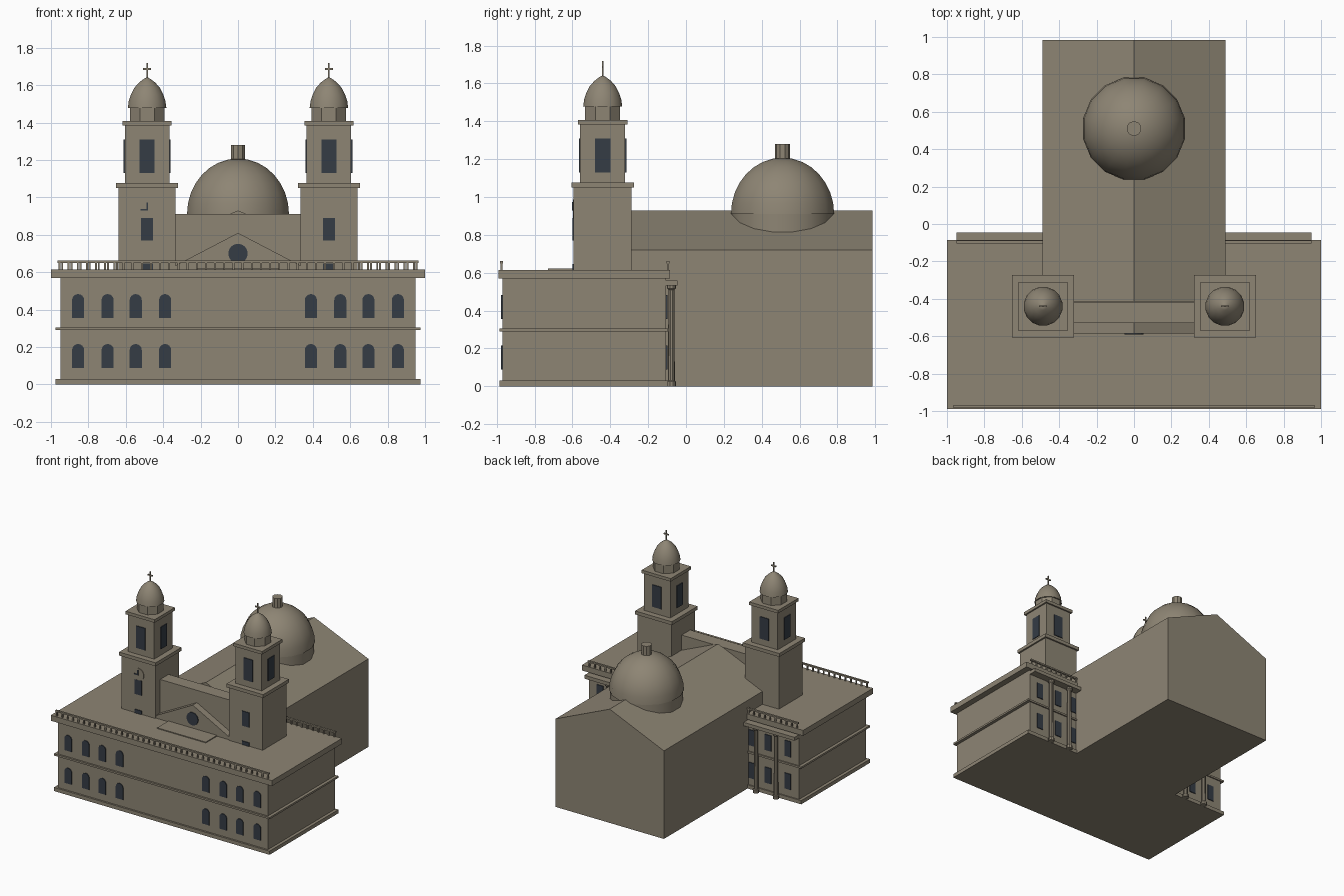
import bpy, bmesh, math
from mathutils import Matrix, Vector

if "Cube" in bpy.data.objects:
    bpy.data.objects.remove(bpy.data.objects["Cube"])


def material(name, rgb):
    m = bpy.data.materials.new(name)
    m.diffuse_color = (*rgb, 1)
    m.use_nodes = True
    m.node_tree.nodes["Principled BSDF"].inputs["Base Color"].default_value = m.diffuse_color
    return m


STONE = material("warm_stone", (0.27, 0.235, 0.175))
GLASS = material("dark_glass", (0.035, 0.045, 0.06))


def finish(name, bm, mat, smooth=None):
    bmesh.ops.recalc_face_normals(bm, faces=bm.faces)
    me = bpy.data.meshes.new(name)
    bm.to_mesh(me)
    bm.free()
    me.materials.append(mat)
    ob = bpy.data.objects.new(name, me)
    bpy.context.collection.objects.link(ob)
    if smooth:
        bpy.ops.object.select_all(action='DESELECT')
        ob.select_set(True)
        bpy.context.view_layer.objects.active = ob
        bpy.ops.object.shade_smooth_by_angle(angle=math.radians(smooth))
    return ob


def add_box(bm, x0, x1, y0, y1, z0, z1):
    m = Matrix.Translation(((x0 + x1) / 2, (y0 + y1) / 2, (z0 + z1) / 2))
    m = m @ Matrix.Diagonal((x1 - x0, y1 - y0, z1 - z0, 1))
    bmesh.ops.create_cube(bm, size=1, matrix=m)


def box(name, *dims, mat=STONE):
    bm = bmesh.new()
    add_box(bm, *dims)
    return finish(name, bm, mat)


def add_prism(bm, pts, y0, y1, turn=Matrix.Identity(4)):
    """Extrude an x-z outline from y0 to y1."""
    a = [bm.verts.new(turn @ Vector((x, y0, z))) for x, z in pts]
    b = [bm.verts.new(turn @ Vector((x, y1, z))) for x, z in pts]
    bm.faces.new(a)
    bm.faces.new(b[::-1])
    for i in range(len(pts)):
        j = (i + 1) % len(pts)
        bm.faces.new((a[i], b[i], b[j], a[j]))


def prism(name, pts, y0, y1, mat=STONE):
    bm = bmesh.new()
    add_prism(bm, pts, y0, y1)
    return finish(name, bm, mat)


def lathe(name, profile, cx, cy, sides, smooth=None):
    """Turn an (r, z) profile about a vertical axis; r = 0 closes to a point."""
    bm = bmesh.new()
    rings = []
    for r, z in profile:
        n = 1 if r == 0 else sides
        rings.append([bm.verts.new((cx + r * math.cos((i + .5) * math.tau / sides),
                                    cy + r * math.sin((i + .5) * math.tau / sides), z))
                      for i in range(n)])
    for a, b in zip(rings, rings[1:]):
        for i in range(sides):
            j = (i + 1) % sides
            bm.faces.new((a[i], a[j], b[0]) if len(b) == 1 else (a[i], a[j], b[j], b[i]))
    for ring in (rings[0], rings[-1]):
        if len(ring) > 1:
            bm.faces.new(ring)
    return finish(name, bm, STONE, smooth)


def disc(cx, cz, r, n):
    return [(cx + r * math.cos(i * math.tau / n), cz + r * math.sin(i * math.tau / n))
            for i in range(n)]


def arch(cx, z0, z1, w):
    """Window outline with a round head."""
    r = w / 2
    head = [(cx + r * math.cos(i * math.pi / 8), z1 - r + r * math.sin(i * math.pi / 8))
            for i in range(9)]
    return [(cx - r, z0), (cx + r, z0)] + head


# Front wing with its ledges
box("wing_body", -.95, .95, -.97, -.105, 0, .58)
box("wing_base", -.975, .975, -.985, -.095, 0, .03)
box("wing_band", -.975, .975, -.985, -.095, .29, .305)
box("wing_cornice", -1, 1, -.99, -.085, .57, .615)

# Arched front windows in two rows
bm = bmesh.new()
for s in (-1, 1):
    for x in (.39, .547, .697, .855):
        for z in (.088, .355):
            add_prism(bm, arch(s * x, z, z + .128, .065), -.976, -.969)
finish("front_windows", bm, GLASS)


# Balustrades along the front and rear roof edges
def balustrade(name, x0, x1, y, count):
    bm = bmesh.new()
    add_box(bm, x0 - .01, x1 + .01, y - .008, y + .008, .65, .662)
    for i in range(count):
        x = x0 + (x1 - x0) * i / (count - 1)
        add_box(bm, x - .005, x + .005, y - .005, y + .005, .61, .652)
    finish(name, bm, STONE)


balustrade("front_balustrade", -.955, .955, -.975, 40)

# Nave with a pitched roof, and the raised front wall between the towers
prism("nave", [(-.49, 0), (.49, 0), (.49, .72), (0, .93), (-.49, .72)], -.415, .985)
box("front_wall", -.34, .34, -.53, -.42, .58, .91)
prism("pediment", [(-.335, .61), (.335, .61), (.335, .635), (0, .81), (-.335, .635)], -.585, -.5)
prism("round_window", disc(0, .70, .052, 16), -.592, -.584, GLASS)
box("roof_step", -.22, .22, -.73, -.58, .61, .622)

# Large dome: drum, shell, lantern
lathe("dome_drum", [(.272, .75), (.272, .92)], 0, .51, 16, 30)
shell = [(.278 * math.cos(i * math.pi / 16), .91 + .298 * math.sin(i * math.pi / 16))
         for i in range(8)] + [(0, 1.208)]
lathe("dome_shell", shell, 0, .51, 16, 35)
lathe("dome_lantern", [(.04, 1.18), (.04, 1.28)], 0, .51, 10)

for s, side in ((-1, "left"), (1, "right")):
    # Bell tower stages
    cx, cy = s * .486, -.44

    def stage(name, h, z0, z1):
        box(f"{side}_tower_{name}", cx - h, cx + h, cy - h, cy + h, z0, z1)

    stage("shaft", .153, .58, 1.055)
    stage("lower_ledge", .166, 1.05, 1.078)
    stage("belfry", .119, 1.07, 1.39)
    stage("upper_ledge", .131, 1.383, 1.408)

    # Belfry openings on all four sides, and windows on the shaft
    bm = bmesh.new()
    for k in range(4):
        turn = Matrix.Translation((cx, cy, 0)) @ Matrix.Rotation(k * math.pi / 2, 4, 'Z')
        add_prism(bm, [(-.04, 1.13), (.04, 1.13), (.04, 1.31), (-.04, 1.31)], -.125, -.118, turn)
    for z0, z1 in ((.61, .645), (.77, .89)):
        add_box(bm, cx - .032, cx + .032, cy - .159, cy - .152, z0, z1)
    finish(f"{side}_tower_windows", bm, GLASS)

    # Cupola: octagonal drum and pointed cap
    lathe(f"{side}_cupola_drum", [(.1, 1.4), (.1, 1.485)], cx, cy, 8)
    cap = [(.105, 1.478), (.1, 1.515), (.088, 1.55), (.07, 1.585), (.045, 1.613),
           (.02, 1.632), (0, 1.643)]
    lathe(f"{side}_cupola_cap", cap, cx, cy, 16, 40)

    # Cross
    bm = bmesh.new()
    add_box(bm, cx - .004, cx + .004, cy - .004, cy + .004, 1.63, 1.718)
    add_box(bm, cx - .022, cx + .022, cy - .004, cy + .004, 1.682, 1.692)
    finish(f"{side}_cross", bm, STONE)

    # Rear portico: entablature, columns, windows, balustrade
    x0, x1 = sorted((s * .48, s * .95))
    box(f"{side}_rear_entablature", x0, x1, -.11, -.045, .532, .56)
    for i, x in enumerate((.58, .76)):
        lathe(f"{side}_rear_column_{i}", [(.024, 0), (.024, .025), (.018, .03), (.016, .51),
                                          (.024, .518), (.024, .535)], s * x, -.077, 10, 30)
    bm = bmesh.new()
    for x in (.523, .67, .85):
        for z in (.088, .355):
            add_box(bm, s * x - .028, s * x + .028, -.106, -.099, z, z + .128)
    finish(f"{side}_rear_windows", bm, GLASS)
    balustrade(f"{side}_rear_balustrade", *sorted((s * .5, s * .94)), -.095, 10)

# Clock on the left tower
prism("clock_face", disc(-.486, .935, .052, 20), -.598, -.592)
bm = bmesh.new()
add_box(bm, -.49, -.482, -.602, -.597, .93, .973)
add_box(bm, -.52, -.482, -.602, -.597, .93, .938)
finish("clock_hands", bm, GLASS)
